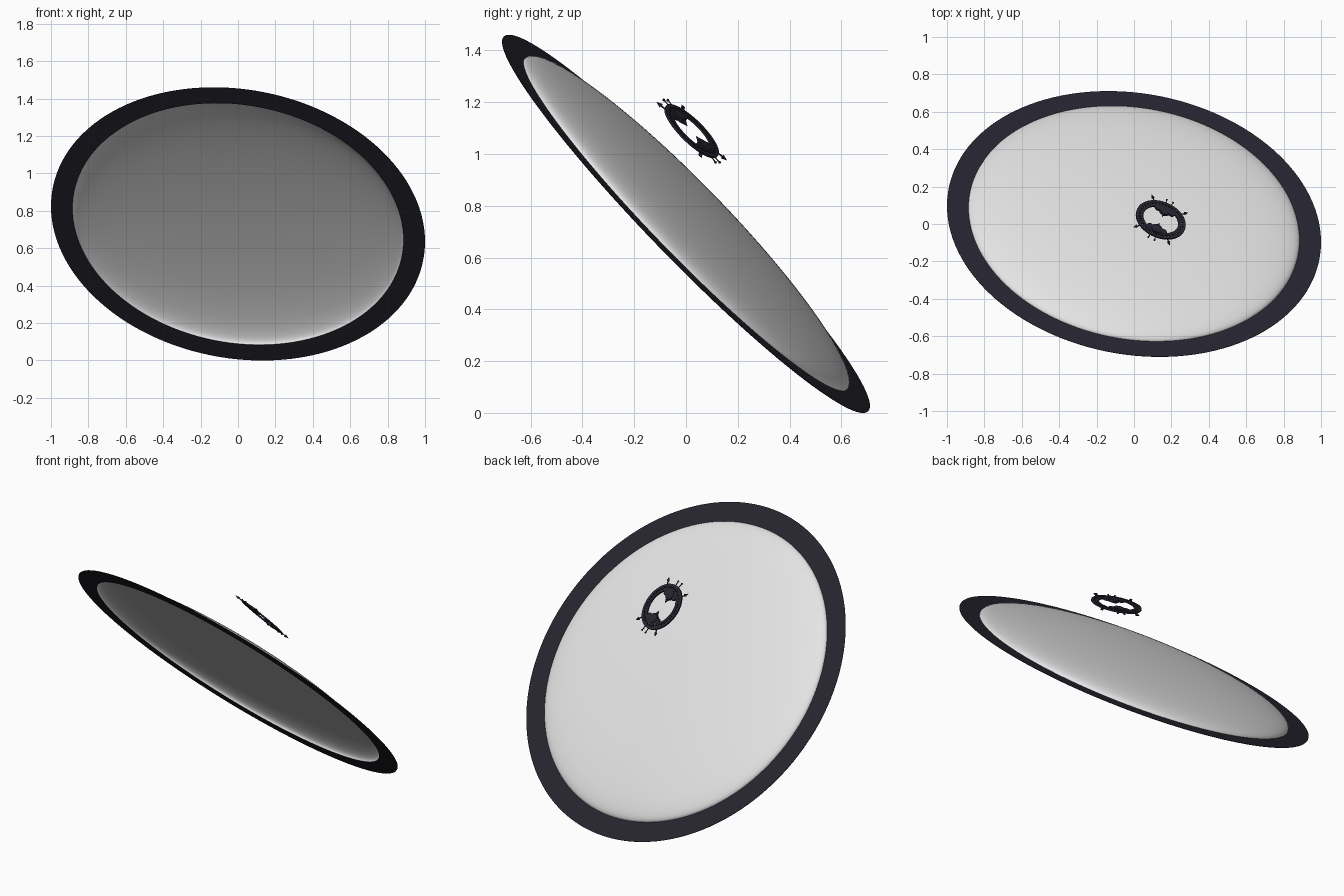
import bpy, bmesh
from math import sin, cos, pi, radians
from mathutils import Matrix, Vector

cube = bpy.data.objects.get("Cube")
if cube:
    bpy.data.objects.remove(cube)


def material(name, color):
    m = bpy.data.materials.new(name)
    m.use_nodes = True
    m.diffuse_color = color
    m.node_tree.nodes["Principled BSDF"].inputs["Base Color"].default_value = color
    return m


PALE = material("pale_grey", (0.78, 0.78, 0.78, 1))
DARK = material("dark_navy", (0.02, 0.019, 0.03, 1))


def frame(center, normal):
    """Matrix whose z axis is the normal and whose x axis leans along world x."""
    n = Vector(normal).normalized()
    u = (Vector((1, 0, 0)) - n * n.x).normalized()
    w = n.cross(u)
    return Matrix.Translation(center) @ Matrix((u, w, n)).transposed().to_4x4()


def finish(name, bm, mat, matrix, smooth=False):
    me = bpy.data.meshes.new(name)
    bm.to_mesh(me)
    bm.free()
    me.materials.append(mat)
    ob = bpy.data.objects.new(name, me)
    bpy.context.collection.objects.link(ob)
    ob.matrix_world = matrix
    if smooth:
        for p in me.polygons:
            p.use_smooth = True
    return ob


def lathe(bm, profile, segments, closed=False):
    """Revolve (radius, height) points about the local z axis."""
    verts = [bm.verts.new((r, 0, z)) for r, z in profile]
    pairs = list(zip(verts, verts[1:]))
    if closed:
        pairs.append((verts[-1], verts[0]))
    edges = [bm.edges.new(p) for p in pairs]
    bmesh.ops.spin(bm, geom=verts + edges, cent=(0, 0, 0), axis=(0, 0, 1),
                   angle=2 * pi, steps=segments, use_merge=True)
    bmesh.ops.remove_doubles(bm, verts=bm.verts, dist=1e-5)
    bmesh.ops.recalc_face_normals(bm, faces=bm.faces)


def band(inner, outer, thick):
    h = thick / 2
    return [(inner, -h), (outer, -h), (outer, h), (inner, h)]


def polar(angle, radius, z=0):
    return Matrix.Rotation(radians(angle), 4, 'Z') @ Matrix.Translation((radius, 0, z))


def disc(bm, angle, radius, size, thick):
    bmesh.ops.create_cone(bm, cap_ends=True, segments=16, radius1=size,
                          radius2=size, depth=thick, matrix=polar(angle, radius))


def bar(bm, angle, start, end, width, thick):
    m = polar(angle, (start + end) / 2) @ Matrix.Diagonal((end - start, width, thick, 1))
    bmesh.ops.create_cube(bm, size=1, matrix=m)


def point(bm, angle, base, length, size):
    m = polar(angle, base + length / 2) @ Matrix.Rotation(pi / 2, 4, 'Y')
    bmesh.ops.create_cone(bm, cap_ends=True, segments=6, radius1=size,
                          radius2=0, depth=abs(length), matrix=m)


# Large tilted dish: shallow hollow dome inside a flat rim
dish = frame((0, 0, 0.73), (0.135, 0.71, 0.69))
RIM, BOWL, RISE = 1.009, 0.893, 0.10

bm = bmesh.new()
steps = 24
lathe(bm, [(BOWL * cos(i / steps * pi / 2), RISE * sin(i / steps * pi / 2))
           for i in range(steps + 1)], 128)
finish("dish_dome", bm, PALE, dish, smooth=True)

bm = bmesh.new()
lathe(bm, band(BOWL, RIM, 0.002), 128, closed=True)
finish("dish_rim", bm, DARK, dish)

# Small floating ring: two hoops joined by a row of short bars
small = frame((0.143, 0.022, 1.088), (0.30, 0.67, 0.68))
for name, inner, outer in (("outer_hoop", 0.123, 0.139), ("inner_hoop", 0.098, 0.114)):
    bm = bmesh.new()
    lathe(bm, band(inner, outer, 0.008), 64, closed=True)
    finish(name, bm, DARK, small)

bm = bmesh.new()
count = 40
for i in range(count):
    bar(bm, i * 360 / count, 0.112, 0.125, 0.011, 0.006)
finish("hoop_bars", bm, DARK, small)

# Mirrored details on both halves of the small ring
for side, turn in (("upper", 0), ("lower", 180)):
    # Long arrow spikes
    bm = bmesh.new()
    for a in (33 + turn, 106 + turn):
        bar(bm, a, 0.135, 0.165, 0.005, 0.005)
        point(bm, a, 0.160, 0.024, 0.009)
    finish(side + "_arrow_spikes", bm, DARK, small)

    # Paired pins with round tips
    bm = bmesh.new()
    for a in (65 + turn, 78 + turn):
        bar(bm, a, 0.135, 0.164, 0.004, 0.004)
        bmesh.ops.create_icosphere(bm, subdivisions=1, radius=0.006,
                                   matrix=polar(a, 0.165))
    finish(side + "_round_pins", bm, DARK, small)

    # Cluster of plates inside the ring, pointing to the middle
    bm = bmesh.new()
    mid = 73 + turn
    disc(bm, mid, 0.078, 0.030, 0.016)
    for offset in (-26, 26):
        disc(bm, mid + offset, 0.088, 0.019, 0.010)
    m = polar(mid, 0.040) @ Matrix.Rotation(-pi / 2, 4, 'Y')
    bmesh.ops.create_cone(bm, cap_ends=True, segments=6, radius1=0.012,
                          radius2=0, depth=0.03, matrix=m)
    finish(side + "_plate_cluster", bm, DARK, small)
